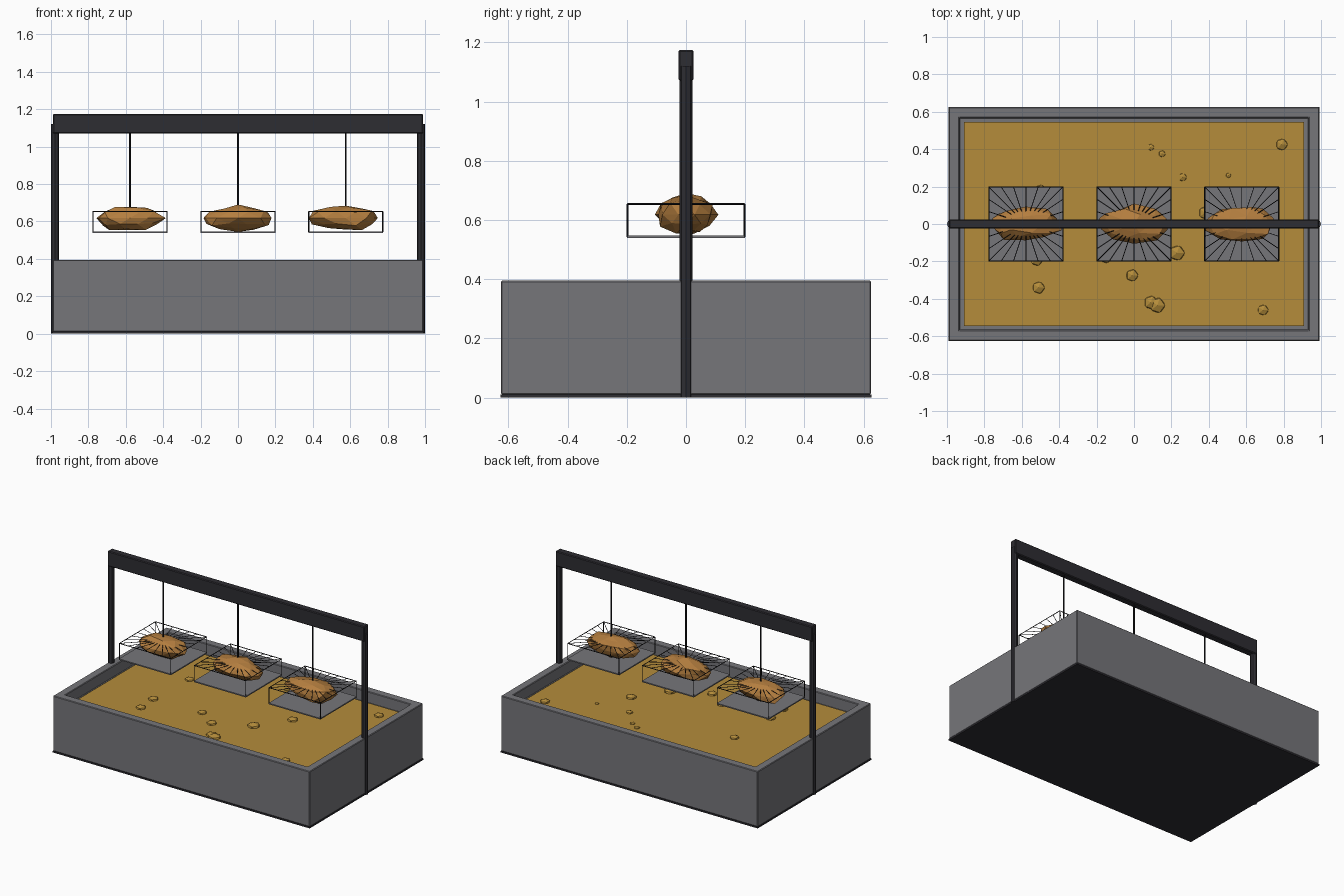
import bpy, bmesh, math, random
from mathutils import Vector, Matrix

if "Cube" in bpy.data.objects:
    bpy.data.objects.remove(bpy.data.objects["Cube"])

random.seed(7)


def material(name, rgb):
    m = bpy.data.materials.new(name)
    m.diffuse_color = (*rgb, 1)
    m.use_nodes = True
    m.node_tree.nodes["Principled BSDF"].inputs["Base Color"].default_value = m.diffuse_color
    return m


STEEL = material("grey steel", (0.18, 0.18, 0.195))
DARK = material("dark frame", (0.027, 0.026, 0.032))
WIRE = material("black wire", (0.01, 0.01, 0.012))
OIL = material("golden oil", (0.46, 0.265, 0.043))
FOOD = material("fried crust", (0.46, 0.21, 0.05))


def finish(name, bm, mat, bevel=0):
    me = bpy.data.meshes.new(name)
    bm.normal_update()
    bm.to_mesh(me)
    bm.free()
    ob = bpy.data.objects.new(name, me)
    bpy.context.collection.objects.link(ob)
    me.materials.append(mat)
    if bevel:
        mod = ob.modifiers.new("bevel", 'BEVEL')
        mod.width = bevel
        mod.segments = 1
    return ob


def add_box(bm, x0, x1, y0, y1, z0, z1):
    mat = Matrix.Translation(((x0 + x1) / 2, (y0 + y1) / 2, (z0 + z1) / 2)) @ \
        Matrix.Diagonal((x1 - x0, y1 - y0, z1 - z0, 1))
    return bmesh.ops.create_cube(bm, size=1, matrix=mat)["verts"]


def box(name, dims, mat, bevel=0):
    bm = bmesh.new()
    add_box(bm, *dims)
    return finish(name, bm, mat, bevel)


def add_rod(bm, a, b, r, sides=6):
    a, b = Vector(a), Vector(b)
    d = b - a
    rot = d.to_track_quat('Z', 'Y').to_matrix().to_4x4()
    bmesh.ops.create_cone(bm, cap_ends=True, segments=sides, radius1=r, radius2=r,
                          depth=d.length, matrix=Matrix.Translation((a + b) / 2) @ rot)


# vat: box with a sunken top
bm = bmesh.new()
add_box(bm, -0.99, 0.99, -0.625, 0.625, 0.01, 0.395)
top = max(bm.faces, key=lambda f: f.calc_center_median().z)
bmesh.ops.inset_region(bm, faces=[top], thickness=0.08)
ext = bmesh.ops.extrude_face_region(bm, geom=[top])
bmesh.ops.translate(bm, vec=(0, 0, -0.08),
                    verts=[v for v in ext["geom"] if isinstance(v, bmesh.types.BMVert)])
if top.is_valid:
    bmesh.ops.delete(bm, geom=[top], context='FACES_ONLY')
bmesh.ops.recalc_face_normals(bm, faces=bm.faces)
finish("vat", bm, STEEL, 0.004)
box("vat_base", (-0.991, 0.991, -0.626, 0.626, 0, 0.011), DARK)
box("oil", (-0.91, 0.91, -0.545, 0.545, 0.316, 0.33), OIL)

# bubbles on the oil
bm = bmesh.new()
for x, y, r in [(0.09, 0.41, .02), (0.15, 0.375, .02), (0.26, 0.25, .025), (0.505, 0.26, .015),
                (0.79, 0.425, .035), (-0.5, 0.18, .033), (0.38, 0.06, .038), (0.23, -0.155, .045),
                (-0.01, -0.275, .036), (-0.51, -0.34, .036), (0.09, -0.42, .04),
                (0.125, -0.435, .045), (0.69, -0.46, .032), (-0.52, -0.19, .037),
                (-0.15, -0.18, .033)]:
    bmesh.ops.create_icosphere(bm, subdivisions=1, radius=r, matrix=Matrix.Translation(
        (x, y, 0.33)) @ Matrix.Diagonal((1, 1, 0.6, 1)))
finish("oil_bubbles", bm, OIL)

# hanging frame
for side, s in (("left", -1), ("right", 1)):
    bm = bmesh.new()
    add_rod(bm, (0.978 * s, 0, 0), (0.978 * s, 0, 1.12), 0.022, 8)
    finish(side + "_post", bm, DARK)
box("top_beam", (-0.99, 0.99, -0.025, 0.025, 1.07, 1.175), DARK, 0.005)

# baskets, hanging wires and food
H, LOW, RIM = 0.198, 0.543, 0.654
for n, cx in (("left", -0.578), ("middle", 0), ("right", 0.576)):
    bm = bmesh.new()
    add_rod(bm, (cx, 0, 0.64), (cx, 0, 1.08), 0.005, 8)
    finish(n + "_hanging_wire", bm, WIRE)

    box(n + "_basket_floor", (cx - 0.2, cx + 0.2, -0.2, 0.2, LOW - 0.004, LOW + 0.004), STEEL)

    # rim, corner posts and spokes
    bm = bmesh.new()
    corners = [(cx - H, -H), (cx + H, -H), (cx + H, H), (cx - H, H)]
    for i, (x, y) in enumerate(corners):
        x2, y2 = corners[(i + 1) % 4]
        add_rod(bm, (x, y, LOW), (x, y, RIM), 0.003, 4)
        add_rod(bm, (x, y, RIM), (x2, y2, RIM), 0.003, 4)
        for k in range(6):
            t = k / 6
            add_rod(bm, (cx, 0, RIM), (x + (x2 - x) * t, y + (y2 - y) * t, RIM), 0.002, 4)
    finish(n + "_basket_wires", bm, WIRE)

    # lumpy fried piece
    bm = bmesh.new()
    bmesh.ops.create_icosphere(bm, subdivisions=2, radius=1)
    for v in bm.verts:
        v.co *= random.uniform(0.85, 1.12)
        v.co = Vector((v.co.x * 0.187 + cx, v.co.y * 0.098, v.co.z * 0.069 + 0.618))
    finish(n + "_fried_piece", bm, FOOD)
